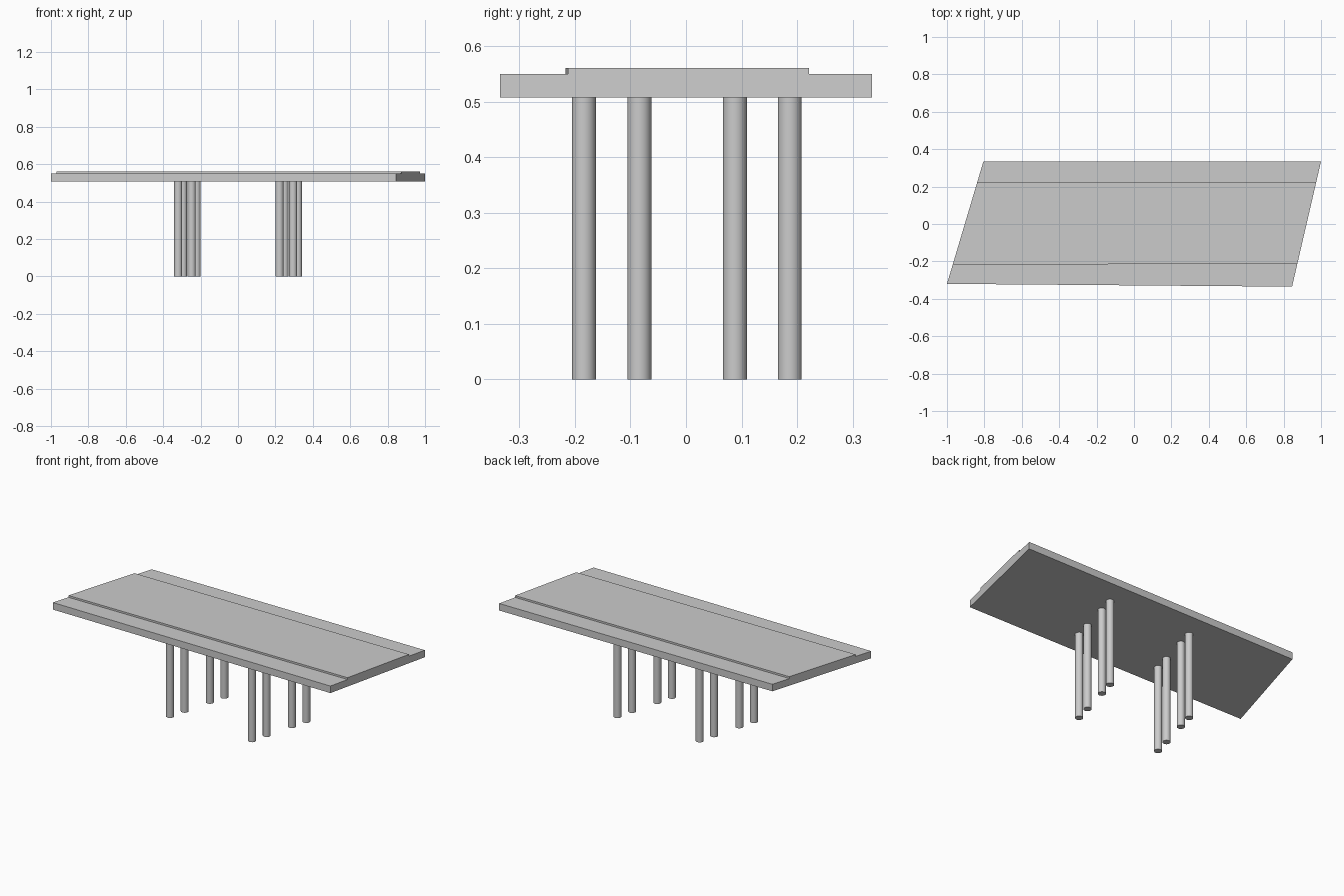
import bpy, bmesh

if "Cube" in bpy.data.objects:
    bpy.data.objects.remove(bpy.data.objects["Cube"])

DECK_BOTTOM, DECK_TOP, ROAD_TOP = 0.508, 0.55, 0.561


def left_end(y):
    return -1 + (y + 0.32) * 0.195 / 0.655


def right_end(y):
    return 0.845 + (y + 0.335) * 0.155 / 0.67


def slab(name, front_left, front_right, back, z0, z1):
    """Skewed slab that runs between the two slanted bridge ends."""
    outline = [(left_end(front_left), front_left), (right_end(front_right), front_right),
               (right_end(back), back), (left_end(back), back)]
    bm = bmesh.new()
    base = bm.faces.new([bm.verts.new((x, y, z0)) for x, y in outline])
    top = bmesh.ops.extrude_face_region(bm, geom=[base])
    verts = [g for g in top["geom"] if isinstance(g, bmesh.types.BMVert)]
    bmesh.ops.translate(bm, verts=verts, vec=(0, 0, z1 - z0))
    bmesh.ops.recalc_face_normals(bm, faces=bm.faces)
    mesh = bpy.data.meshes.new(name)
    bm.to_mesh(mesh)
    bm.free()
    bpy.context.collection.objects.link(bpy.data.objects.new(name, mesh))


# Bridge deck and raised roadway
slab("deck", -0.32, -0.335, 0.335, DECK_BOTTOM, DECK_TOP)
slab("roadway", -0.217, -0.213, 0.222, DECK_TOP, ROAD_TOP)

# Two skewed rows of round piers
for side, row_x in (("left", -0.271), ("right", 0.271)):
    for i, y in enumerate((-0.184, -0.084, 0.088, 0.187)):
        bpy.ops.mesh.primitive_cylinder_add(
            vertices=32, radius=0.0215, depth=DECK_BOTTOM,
            location=(row_x + 0.267 * y, y, DECK_BOTTOM / 2))
        bpy.context.object.name = f"{side}_pier_{i + 1}"
        bpy.ops.object.shade_smooth_by_angle()
